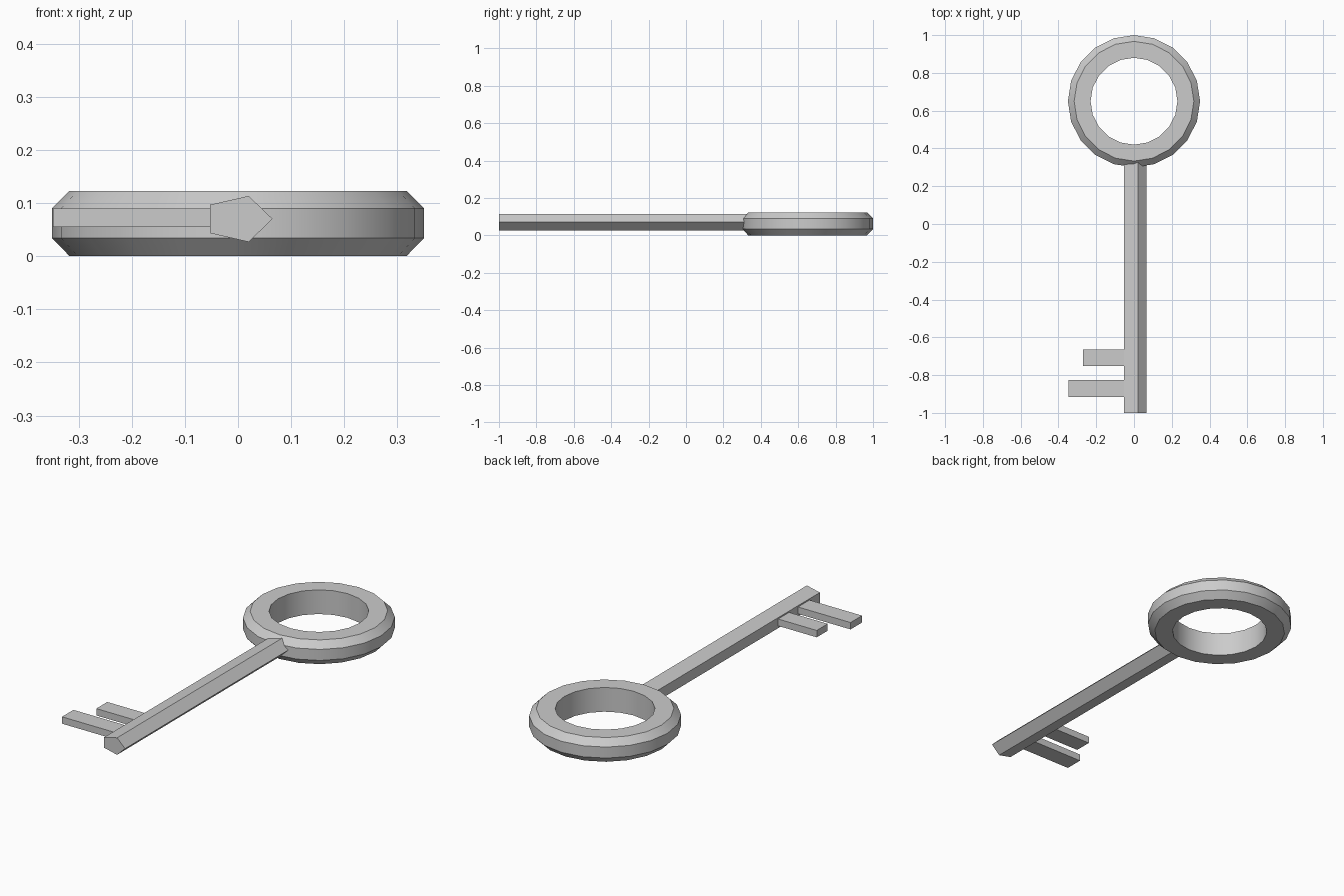
import bpy
from math import sin, cos, tau

if "Cube" in bpy.data.objects:
    bpy.data.objects.remove(bpy.data.objects["Cube"])


def make_object(name, verts, faces):
    mesh = bpy.data.meshes.new(name)
    mesh.from_pydata(verts, [], faces)
    mesh.validate()
    obj = bpy.data.objects.new(name, mesh)
    bpy.context.collection.objects.link(obj)
    return obj


def lathe(name, profile, centre_y, sides):
    """Revolve a closed (radius, z) profile around a vertical axis."""
    n = len(profile)
    verts = [(r * sin(tau * i / sides), centre_y + r * cos(tau * i / sides), z)
             for i in range(sides) for r, z in profile]
    faces = []
    for i in range(sides):
        a, b = i * n, (i + 1) % sides * n
        for j in range(n):
            k = (j + 1) % n
            faces.append((a + j, a + k, b + k, b + j))
    return make_object(name, verts, faces)


def extrude_y(name, section, y0, y1):
    """Extrude a closed counter-clockwise (x, z) section along y."""
    n = len(section)
    verts = [(x, y, z) for y in (y0, y1) for x, z in section]
    faces = [tuple(range(n)), tuple(reversed(range(n, 2 * n)))]
    faces += [(i, i + n, (i + 1) % n + n, (i + 1) % n) for i in range(n)]
    return make_object(name, verts, faces)


# Bow: ring with chamfered outer rim
bow = lathe("bow_ring", [(0.23, 0), (0.23, 0.123), (0.317, 0.123),
                         (0.35, 0.09), (0.35, 0.034), (0.317, 0)], 0.65, 20)
bpy.context.view_layer.objects.active = bow
bow.select_set(True)
bpy.ops.object.shade_smooth_by_angle(angle=tau / 12)

# Shaft: flattened pentagonal rod running into the ring
MID_Z = 0.07
pentagon = [(0.065 * cos(tau * i / 5), MID_Z + 0.0455 * sin(tau * i / 5))
            for i in range(5)]
extrude_y("shaft", pentagon, -1.0, 0.34)

# Bit: two flat teeth of different lengths
for name, tip, y0, y1 in (("long_tooth", -0.348, -0.917, -0.825),
                          ("short_tooth", -0.27, -0.753, -0.665)):
    extrude_y(name, [(tip, 0.055), (-0.04, 0.055), (-0.04, 0.09), (tip, 0.09)], y0, y1)
